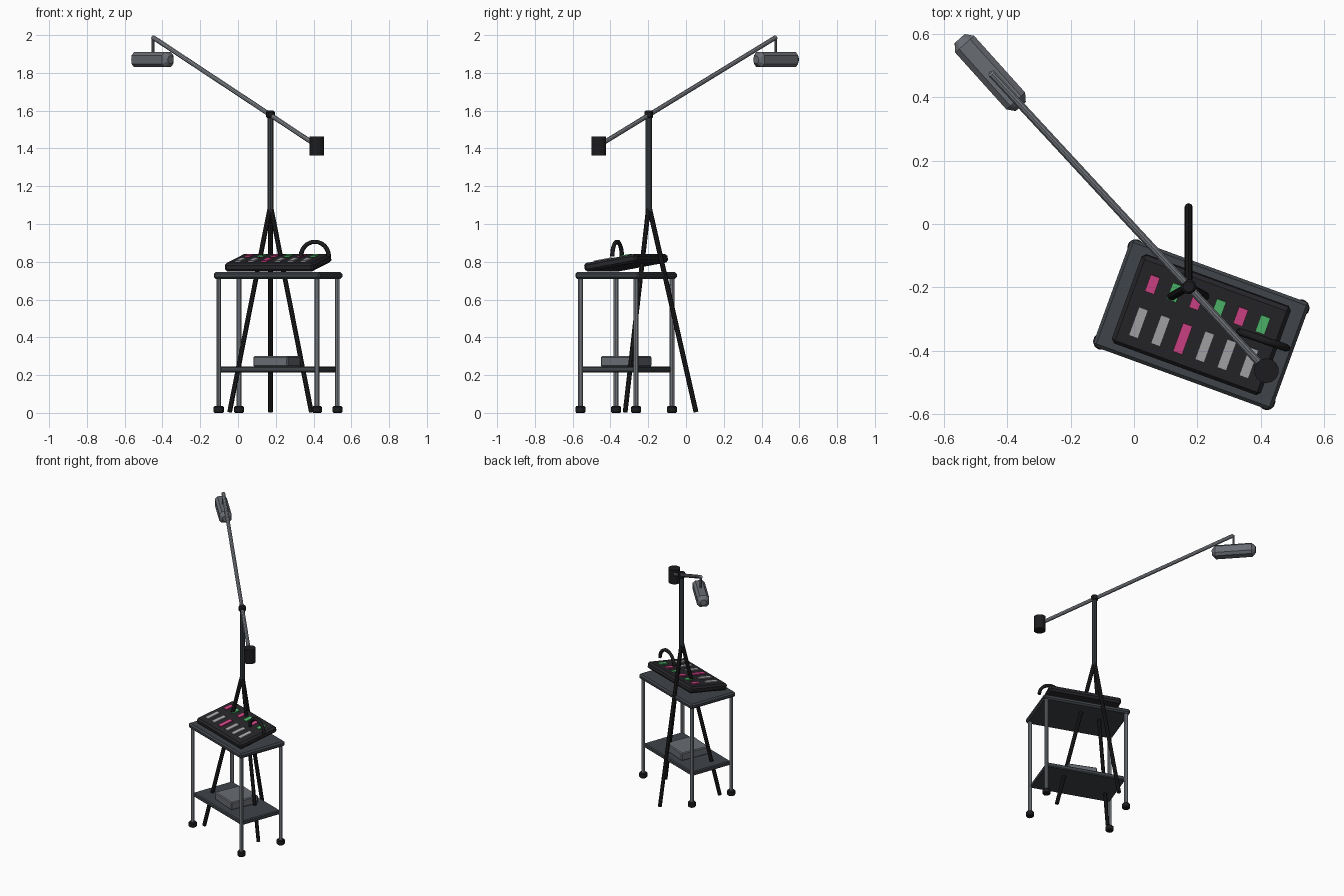
import bpy, math
from mathutils import Matrix, Vector

if "Cube" in bpy.data.objects:
    bpy.data.objects.remove(bpy.data.objects["Cube"])


def mat(name, *rgb):
    m = bpy.data.materials.new(name)
    m.diffuse_color = (*rgb, 1)
    m.use_nodes = True
    m.node_tree.nodes["Principled BSDF"].inputs["Base Color"].default_value = m.diffuse_color
    return m


BLACK = mat("black", 0.012, 0.012, 0.014)
DARK = mat("dark", 0.02, 0.02, 0.024)
SLATE = mat("slate", 0.05, 0.057, 0.066)
STEEL = mat("steel", 0.26, 0.28, 0.31)
GREY = mat("grey", 0.14, 0.15, 0.17)
PALE = mat("pale", 0.4, 0.4, 0.42)
PINK = mat("pink", 0.68, 0.06, 0.26)
GREEN = mat("green", 0.08, 0.5, 0.15)


def finish(o, name, m, matrix, bevel=0):
    o.name = name
    o.data.materials.append(m)
    o.matrix_world = matrix
    if bevel:
        b = o.modifiers.new("bevel", "BEVEL")
        b.width, b.segments, b.limit_method = bevel, 1, "ANGLE"
    return o


def box(name, size, matrix, m, bevel=0):
    bpy.ops.mesh.primitive_cube_add(size=1)
    o = bpy.context.object
    for v in o.data.vertices:
        v.co = Vector(a * b for a, b in zip(v.co, size))
    return finish(o, name, m, matrix, bevel)


def rod(name, a, b, r, m, sides=8, bevel=0):
    a, b = Vector(a), Vector(b)
    d = b - a
    bpy.ops.mesh.primitive_cylinder_add(vertices=sides, radius=r, depth=d.length)
    matrix = Matrix.Translation((a + b) / 2) @ d.to_track_quat("Z", "Y").to_matrix().to_4x4()
    return finish(bpy.context.object, name, m, matrix, bevel)


def T(x, y, z):
    return Matrix.Translation((x, y, z))


def R(deg, axis):
    return Matrix.Rotation(math.radians(deg), 4, axis)


# Trolley: top, shelf, four legs with feet
cart = T(0.212, -0.317, 0) @ R(-20, "Z")
box("table_top", (0.6, 0.36, 0.035), cart @ T(0, 0, 0.7275), SLATE, 0.01)
box("lower_shelf", (0.55, 0.31, 0.03), cart @ T(0, 0, 0.23), SLATE, 0.006)
for sx in (-1, 1):
    for sy in (-1, 1):
        p = cart @ Vector((sx * 0.277, sy * 0.157, 0))
        up = Vector((0, 0, 1))
        rod("trolley_leg", p + up * 0.03, p + up * 0.715, 0.013, STEEL, 10)
        rod("trolley_foot", p, p + up * 0.036, 0.028, BLACK, 10, 0.006)

# Box on the shelf
box("shelf_box", (0.2, 0.21, 0.056), cart @ T(0, 0, 0.272) @ R(-3, "Z"), GREY, 0.006)

# Tilted control desk with two rows of pads
desk = cart @ T(0, 0, 0.795) @ R(10, "X")
box("control_desk", (0.5, 0.3, 0.046), desk, DARK, 0.012)
for i in range(6):
    x = (i - 2.5) * 0.074 - 0.003
    box("back_pad", (0.031, 0.056, 0.012), desk @ T(x, 0.072, 0.024), GREEN if i % 2 else PINK)
    box("front_pad", (0.031, 0.096, 0.012), desk @ T(x, -0.058, 0.024), PINK if i == 2 else PALE)

# Headband arch
curve = bpy.data.curves.new("headband", "CURVE")
curve.dimensions = "3D"
curve.bevel_depth, curve.bevel_resolution = 0.012, 1
curve.use_fill_caps = True
s = curve.splines.new("POLY")
s.points.add(12)
for i, p in enumerate(s.points):
    t = math.pi * i / 12
    p.co = (0.078 * math.cos(t), 0, 0.078 * math.sin(t), 1)
band = bpy.data.objects.new("headband", curve)
bpy.context.collection.objects.link(band)
finish(band, "headband", BLACK, T(0.407, -0.365, 0.828) @ R(-19, "Z"))

# Tripod stand
px, py = 0.172, -0.197
for k in range(3):
    a = math.radians(90 + 120 * k)
    foot = (px + 0.25 * math.cos(a), py + 0.25 * math.sin(a), 0.004)
    rod("tripod_leg", foot, (px, py, 1.1), 0.013, BLACK)
rod("stand_pole", (px, py, 1.07), (px, py, 1.58), 0.017, SLATE, 10)
rod("boom_clutch", (px, py, 1.56), (px, py, 1.6), 0.025, BLACK, 10, 0.007)

# Boom, counterweight and hanging microphone
tip, tail = (-0.45, 0.475, 1.988), (0.417, -0.462, 1.415)
rod("boom_arm", tail, tip, 0.0125, STEEL, 10)
rod("counterweight", (*tail[:2], 1.362), (*tail[:2], 1.463), 0.039, BLACK, 14)
rod("mic_hanger", (-0.45, 0.475, 1.9), tip, 0.007, GREY)
d = Vector((math.cos(math.radians(-48)), math.sin(math.radians(-48)), 0)) * 0.144
c = Vector((-0.453, 0.477, 1.87))
rod("microphone", c - d, c + d, 0.046, GREY, 12, 0.024)
